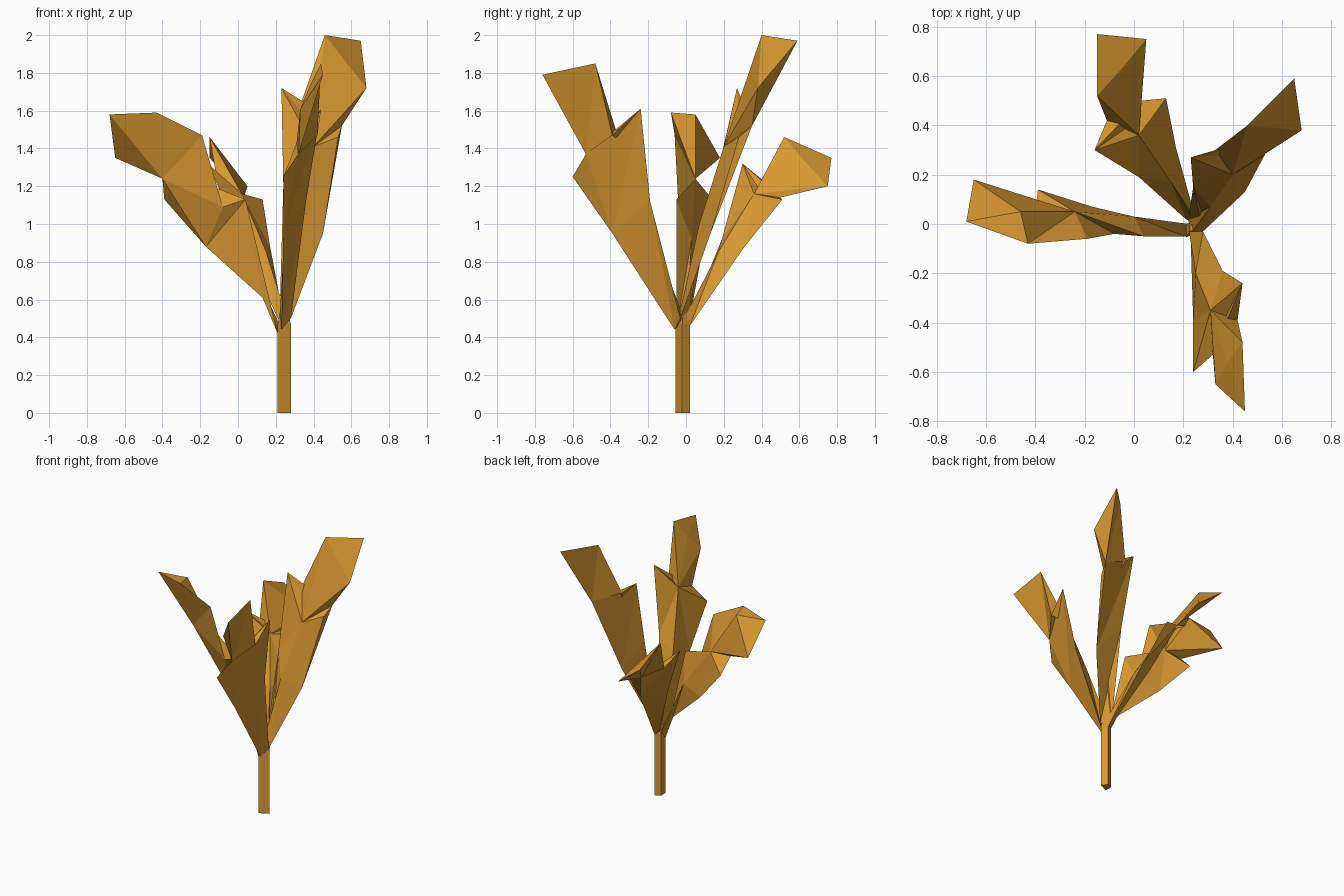
import bpy
import bmesh
from mathutils import Vector

default_cube = bpy.data.objects.get("Cube")
if default_cube:
    bpy.data.objects.remove(default_cube, do_unlink=True)


def make_material(name, colour):
    material = bpy.data.materials.new(name)
    material.use_nodes = True
    material.diffuse_color = colour
    material.node_tree.nodes["Principled BSDF"].inputs["Base Color"].default_value = colour
    return material


ochre = make_material("ochre", (0.68, 0.31, 0.03, 1))


def finish(name, bm):
    """Turn a bmesh into a flat shaded object with outward normals."""
    bmesh.ops.recalc_face_normals(bm, faces=bm.faces)
    mesh = bpy.data.meshes.new(name)
    bm.to_mesh(mesh)
    bm.free()
    mesh.materials.append(ochre)
    part = bpy.data.objects.new(name, mesh)
    bpy.context.scene.collection.objects.link(part)
    return part


def build_leaf(name, root, outer, inner, tip, ridge):
    """Closed lobed leaf: each edge runs shoulder, lobe, notch, corner up to
    the tip; the underside spans the edges, the upper side rises to a ridge."""
    bm = bmesh.new()

    def add(points):
        return [bm.verts.new(Vector(point)) for point in points]

    out_root, in_root, ridge_root = add(root)
    out_shoulder, out_lobe, out_notch, out_corner = outer_edge = add(outer)
    in_shoulder, in_lobe, in_notch, in_corner = inner_edge = add(inner)
    low_ridge, high_ridge, crest = add(ridge)
    point, = add([tip])

    # Underside
    triangles = [
        (out_root, in_root, ridge_root),
        (out_root, out_shoulder, in_shoulder),
        (out_root, in_shoulder, in_root),
        (out_shoulder, out_lobe, out_notch),
        (out_shoulder, out_notch, in_lobe),
        (out_shoulder, in_lobe, in_shoulder),
        (in_lobe, out_notch, in_notch),
        (out_notch, in_corner, in_notch),
        (out_notch, out_corner, point),
        (out_notch, point, in_corner),
    ]

    # Upper side, fanned around the ridge and the crest of the tip
    for foot, edge in ((out_root, outer_edge), (in_root, inner_edge)):
        shoulder, corner = edge[0], edge[-1]
        triangles += [
            (foot, shoulder, low_ridge),
            (foot, low_ridge, ridge_root),
            (low_ridge, shoulder, high_ridge),
            (high_ridge, corner, crest),
            (crest, corner, point),
        ]
        triangles += [(high_ridge, a, b) for a, b in zip(edge, edge[1:])]

    for triangle in triangles:
        bm.faces.new(triangle)
    return finish(name, bm)


def build_stem(name, section, levels):
    """Loft one cross-section through (height, scale) levels."""
    bm = bmesh.new()
    centre = sum((Vector(p) for p in section), Vector((0, 0))) / len(section)
    rings = []
    for height, scale in levels:
        ring = [centre + (Vector(p) - centre) * scale for p in section]
        rings.append([bm.verts.new((p.x, p.y, height)) for p in ring])
    for low, high in zip(rings, rings[1:]):
        for i in range(len(section)):
            j = (i + 1) % len(section)
            bm.faces.new((low[i], low[j], high[j], high[i]))
    bm.faces.new(rings[0])
    bm.faces.new(rings[-1])
    return finish(name, bm)


# Angular stem, narrowing where the leaves split off
build_stem("stem",
           [(0.21, -0.055), (0.28, -0.02), (0.25, 0.02), (0.21, 0)],
           [(0, 1), (0.47, 1), (0.56, 0.4)])

# Tall leaf leaning back and to the left
build_leaf("back_left_leaf",
           root=[(0.28, -0.03, 0.5), (0.22, 0.02, 0.5), (0.23, -0.04, 0.5)],
           outer=[(0.45, 0.13, 0.95), (0.53, 0.28, 1.46), (0.55, 0.35, 1.52), (0.68, 0.38, 1.72)],
           inner=[(0.24, 0.15, 1.2), (0.23, 0.27, 1.72), (0.33, 0.3, 1.63), (0.46, 0.4, 2)],
           tip=(0.65, 0.59, 1.97),
           ridge=[(0.31, 0.07, 1), (0.4, 0.2, 1.41), (0.57, 0.39, 1.86)])

# Low leaf leaning back
build_leaf("back_leaf",
           root=[(0.25, 0.02, 0.46), (0.21, 0.02, 0.5), (0.26, -0.01, 0.5)],
           outer=[(0.17, 0.31, 0.88), (0.13, 0.51, 1.13), (0.03, 0.5, 1.14), (0.05, 0.75, 1.2)],
           inner=[(0.02, 0.19, 0.92), (-0.16, 0.3, 1.32), (-0.11, 0.42, 1.22), (-0.15, 0.52, 1.46)],
           tip=(-0.15, 0.77, 1.35),
           ridge=[(0.15, 0.17, 0.85), (0.02, 0.36, 1.16), (-0.05, 0.63, 1.33)])

# Leaf leaning forward
build_leaf("front_leaf",
           root=[(0.23, -0.06, 0.44), (0.28, -0.03, 0.5), (0.22, -0.01, 0.5)],
           outer=[(0.24, -0.39, 0.95), (0.24, -0.6, 1.25), (0.32, -0.53, 1.37), (0.33, -0.65, 1.61)],
           inner=[(0.36, -0.19, 1.12), (0.44, -0.24, 1.61), (0.42, -0.39, 1.47), (0.44, -0.48, 1.85)],
           tip=(0.45, -0.76, 1.79),
           ridge=[(0.25, -0.2, 1), (0.31, -0.35, 1.43), (0.38, -0.56, 1.73)])

# Leaf leaning to the right, with a raised crest at the tip
build_leaf("right_leaf",
           root=[(0.13, -0.03, 0.61), (0.21, -0.05, 0.42), (0.22, 0, 0.47)],
           outer=[(-0.17, 0.07, 0.88), (-0.39, 0.14, 1.13), (-0.4, 0.03, 1.24), (-0.65, 0.18, 1.35)],
           inner=[(0.04, -0.05, 1.13), (-0.08, -0.04, 1.09), (-0.19, -0.06, 1.47), (-0.43, -0.08, 1.59)],
           tip=(-0.68, 0.01, 1.58),
           ridge=[(0, 0.03, 0.92), (-0.24, 0.05, 1.24), (-0.46, 0.05, 1.58)])
